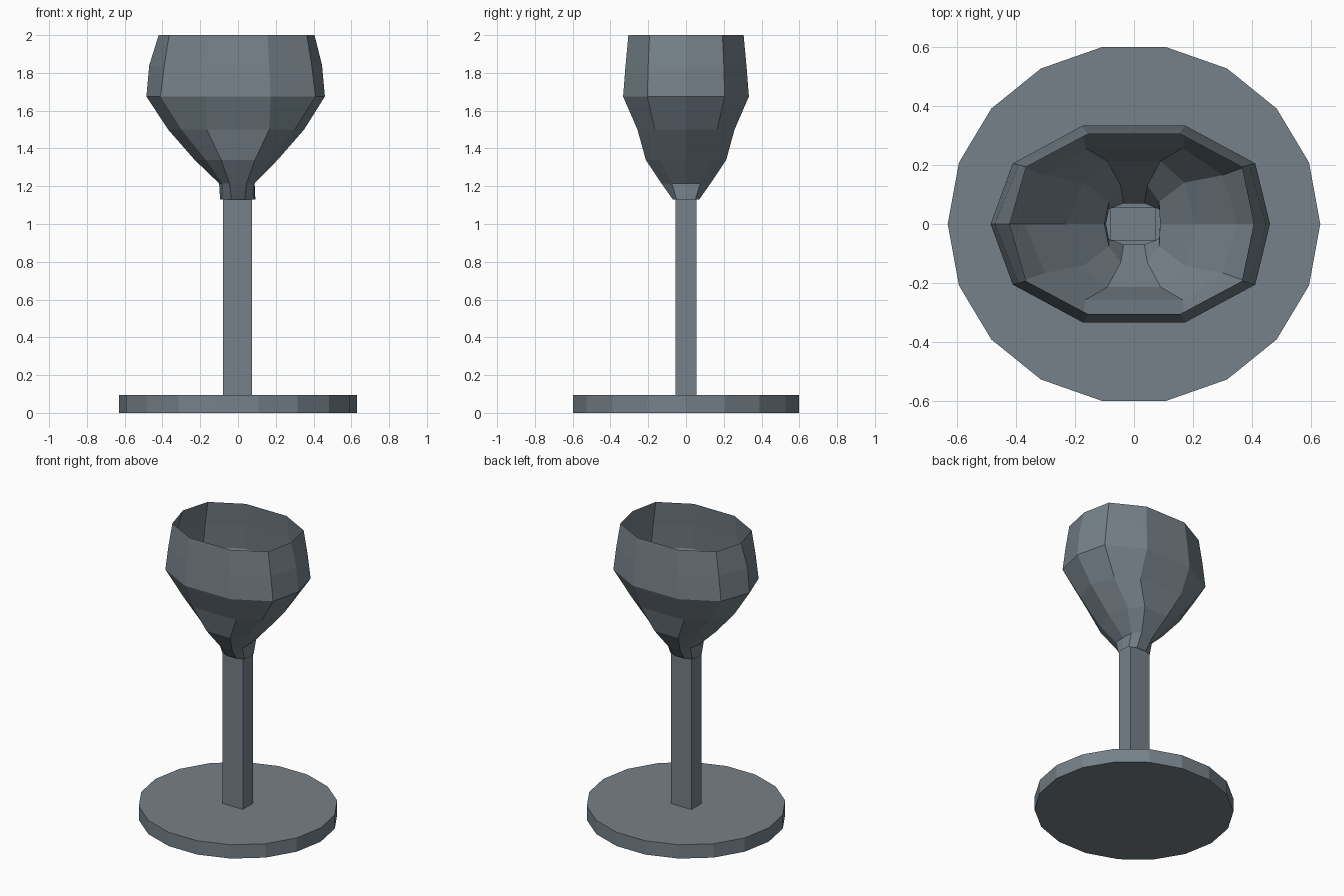
import bpy, bmesh, math

if "Cube" in bpy.data.objects:
    bpy.data.objects.remove(bpy.data.objects["Cube"])

grey = bpy.data.materials.new("slate_grey")
grey.diffuse_color = (0.18, 0.22, 0.25, 1)
grey.use_nodes = True
grey.node_tree.nodes["Principled BSDF"].inputs["Base Color"].default_value = grey.diffuse_color


def make(name, rings, cap_bottom, cap_top, bevel=0):
    """Loft a stack of equal-sized rings of points."""
    bm = bmesh.new()
    loops = [[bm.verts.new(p) for p in ring] for ring in rings]
    n = len(loops[0])
    for a, b in zip(loops, loops[1:]):
        for i in range(n):
            j = (i + 1) % n
            bm.faces.new((a[i], a[j], b[j], b[i]))
    if cap_bottom:
        bm.faces.new(loops[0][::-1])
    if cap_top:
        bm.faces.new(loops[-1])
    if bevel:
        edges = [e for e in bm.edges if len(e.link_faces) == 2
                 and e.calc_face_angle() > math.radians(40)]
        bmesh.ops.bevel(bm, geom=edges, offset=bevel, segments=1,
                        affect='EDGES', profile=0.5)
    me = bpy.data.meshes.new(name)
    bm.to_mesh(me)
    bm.free()
    me.materials.append(grey)
    ob = bpy.data.objects.new(name, me)
    bpy.context.collection.objects.link(ob)
    return ob


# round foot, 18 sides
def disc(z):
    return [(0.63 * math.cos(math.tau * i / 18),
             0.607 * math.sin(math.tau * i / 18), z) for i in range(18)]


make("foot", [disc(0), disc(0.095)], True, True, 0.009)


# square stem
def rect(z):
    return [(-0.08, -0.055, z), (0.075, -0.055, z),
            (0.075, 0.055, z), (-0.08, 0.055, z)]


make("stem", [rect(0.095), rect(1.145)], True, True, 0.01)


# open thin bowl, 10 sides: z, right x, left x, side corner, front corner
profile = [
    (1.13, 0.092, -0.095, (0.085, 0.05), (0.035, 0.07)),
    (1.215, 0.088, -0.10, (0.085, 0.075), (0.045, 0.13)),
    (1.34, 0.21, -0.23, (0.17, 0.14), (0.09, 0.213)),
    (1.50, 0.35, -0.37, (0.30, 0.165), (0.165, 0.257)),
    (1.675, 0.46, -0.485, (0.41, 0.205), (0.173, 0.333)),
    (1.84, 0.445, -0.47, (0.39, 0.20), (0.165, 0.32)),
    (2.0, 0.405, -0.42, (0.365, 0.193), (0.155, 0.305)),
]


def bowl_ring(z, r, l, s, f):
    half = [s, f, (-f[0], f[1]), (-s[0], s[1])]
    pts = [(r, 0)] + half + [(l, 0)] + [(x, -y) for x, y in half[::-1]]
    return [(x, y, z) for x, y in pts]


make("bowl", [bowl_ring(*p) for p in profile], False, False)
